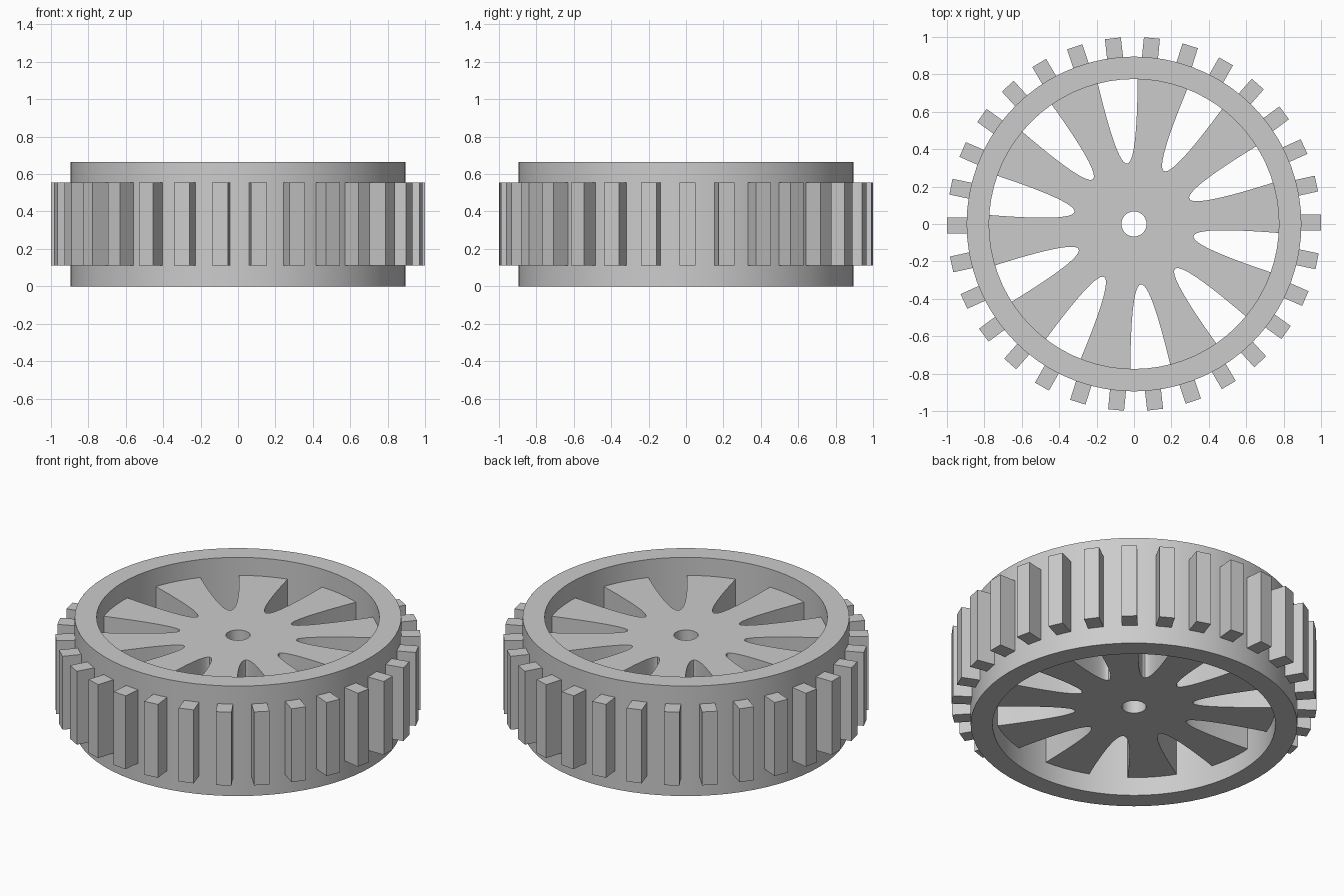
import bpy, bmesh, math
from math import cos, sin, pi, radians
from mathutils import Matrix, Vector

cube = bpy.data.objects.get("Cube")
if cube:
    bpy.data.objects.remove(cube, do_unlink=True)

HEIGHT = 0.665
OUTER, INNER, BORE = 0.895, 0.775, 0.067
LOW, HIGH = 0.112, 0.556          # height band shared by hub and treads
SLOTS, TREADS = 10, 30
TURN = radians(0.5)

grey = bpy.data.materials.new("grey plastic")
grey.use_nodes = True
colour = (0.6, 0.6, 0.6, 1)
grey.diffuse_color = colour
grey.node_tree.nodes["Principled BSDF"].inputs["Base Color"].default_value = colour


def finish(name, bm, smooth=True):
    bmesh.ops.recalc_face_normals(bm, faces=bm.faces)
    mesh = bpy.data.meshes.new(name)
    bm.to_mesh(mesh)
    bm.free()
    mesh.materials.append(grey)
    obj = bpy.data.objects.new(name, mesh)
    bpy.context.collection.objects.link(obj)
    if smooth:
        bpy.ops.object.select_all(action='DESELECT')
        obj.select_set(True)
        bpy.context.view_layer.objects.active = obj
        bpy.ops.object.shade_smooth_by_angle(angle=radians(35))
    return obj


def polar(radius, angle, z=0.0):
    return Vector((radius * cos(angle), radius * sin(angle), z))


# Rim: a rectangular section swept around the axle
bm = bmesh.new()
section = [(INNER, 0), (OUTER, 0), (OUTER, HEIGHT), (INNER, HEIGHT)]
steps = 72
rings = [[bm.verts.new(polar(r, 2 * pi * i / steps, z)) for r, z in section]
         for i in range(steps)]
for i in range(steps):
    a, b = rings[i], rings[(i + 1) % steps]
    for j in range(4):
        k = (j + 1) % 4
        bm.faces.new((a[j], a[k], b[k], b[j]))
finish("wheel_rim", bm)

# Hub and spokes: parabolic slots between the spokes, one sector per spoke
bm = bmesh.new()
pitch = 2 * pi / SLOTS
tip, half_width, samples = 0.325, 0.108, 12
edge = []
for i in range(samples + 1):
    w = half_width * i / samples
    edge.append(Vector((tip + (w / 0.161) ** 2, w, 0)))
end_angle, end_radius = math.atan2(edge[-1].y, edge[-1].x), edge[-1].length
for s in range(SLOTS):
    start = radians(24) + TURN + s * pitch
    here = Matrix.Rotation(start, 3, 'Z')
    there = Matrix.Rotation(start + pitch, 3, 'Z')
    mirror = Matrix.Diagonal((1, -1, 1))
    points = [here @ p for p in edge]
    span = pitch - 2 * end_angle
    points += [polar(end_radius, start + end_angle + span * i / 5) for i in range(1, 5)]
    points += [there @ mirror @ p for p in reversed(edge)]
    points += [polar(BORE, start + pitch * (1 - i / 4)) for i in range(5)]
    bm.faces.new([bm.verts.new(p + Vector((0, 0, LOW))) for p in points])
bmesh.ops.remove_doubles(bm, verts=bm.verts, dist=0.0001)
new = bmesh.ops.extrude_face_region(bm, geom=bm.faces[:], use_keep_orig=True)
bmesh.ops.translate(bm, vec=(0, 0, HIGH - LOW),
                    verts=[g for g in new["geom"] if isinstance(g, bmesh.types.BMVert)])
finish("hub_and_spokes", bm)

# Tread blocks around the rim
bm = bmesh.new()
root, crown, width = 0.88, 0.999, 0.086
for t in range(TREADS):
    place = (Matrix.Rotation(TURN + 2 * pi * t / TREADS, 4, 'Z')
             @ Matrix.Translation(((root + crown) / 2, 0, (LOW + HIGH) / 2))
             @ Matrix.Diagonal((crown - root, width, HIGH - LOW, 1)))
    bmesh.ops.create_cube(bm, size=1, matrix=place)
finish("tread_blocks", bm, smooth=False)
